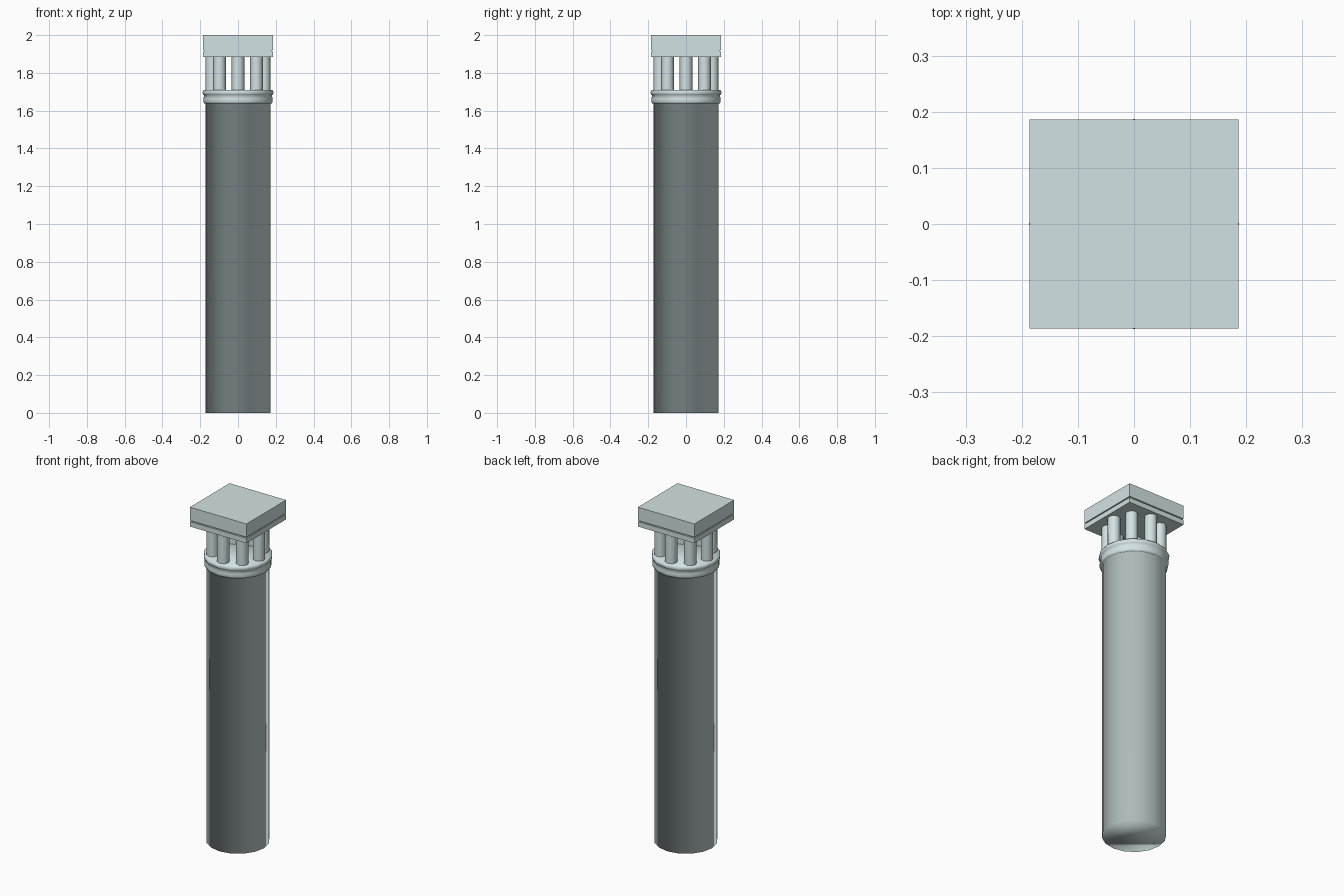
import bpy, bmesh
from math import cos, sin, pi, radians, sqrt

if "Cube" in bpy.data.objects:
    bpy.data.objects.remove(bpy.data.objects["Cube"])

# Pale blue-grey stone
stone = bpy.data.materials.new("stone")
stone.diffuse_color = (0.65, 0.76, 0.77, 1)
stone.use_nodes = True
stone.node_tree.nodes["Principled BSDF"].inputs["Base Color"].default_value = stone.diffuse_color


def lathe(name, profile, sides, phase=0.0, centre=(0, 0), smooth=None):
    """Closed solid from an (radius, z) profile, swept round a vertical axis."""
    bm = bmesh.new()
    rings = []
    for r, z in profile:
        rings.append([bm.verts.new((centre[0] + r * cos(phase + 2 * pi * i / sides),
                                    centre[1] + r * sin(phase + 2 * pi * i / sides), z))
                      for i in range(sides)])
    for a, b in zip(rings, rings[1:]):
        for i in range(sides):
            j = (i + 1) % sides
            bm.faces.new((a[i], a[j], b[j], b[i]))
    bm.faces.new(rings[0][::-1])
    bm.faces.new(rings[-1])
    mesh = bpy.data.meshes.new(name)
    bm.to_mesh(mesh)
    bm.free()
    mesh.materials.append(stone)
    ob = bpy.data.objects.new(name, mesh)
    bpy.context.collection.objects.link(ob)
    if smooth:
        bpy.ops.object.select_all(action='DESELECT')
        ob.select_set(True)
        bpy.context.view_layer.objects.active = ob
        bpy.ops.object.shade_smooth_by_angle(angle=radians(smooth))
    return ob


# Round shaft with a small flare under the collar, smooth over its end edges
lathe("shaft", [(0.171, 0), (0.171, 1.637), (0.180, 1.639)], 16, smooth=180)

# Double-ringed collar on top of the shaft
lathe("collar", [(0.169, 1.637), (0.180, 1.638), (0.183, 1.648), (0.183, 1.664),
                 (0.179, 1.682), (0.185, 1.686), (0.187, 1.692), (0.187, 1.702),
                 (0.182, 1.71)], 16, smooth=75)

# Ring of eight small columns
for k in range(8):
    a = k * pi / 4
    lathe(f"small_column_{k + 1}", [(0.034, 1.705), (0.034, 1.89)], 8,
          phase=a, centre=(0.138 * cos(a), 0.138 * sin(a)), smooth=50)

# Square cap: thin lower plate, fine groove, thick upper slab
half = 0.186 * sqrt(2)
neck = 0.180 * sqrt(2)
lathe("square_cap", [(half, 1.885), (half, 1.914), (neck, 1.914),
                     (neck, 1.921), (half, 1.921), (half, 2.0)], 4, phase=pi / 4)
